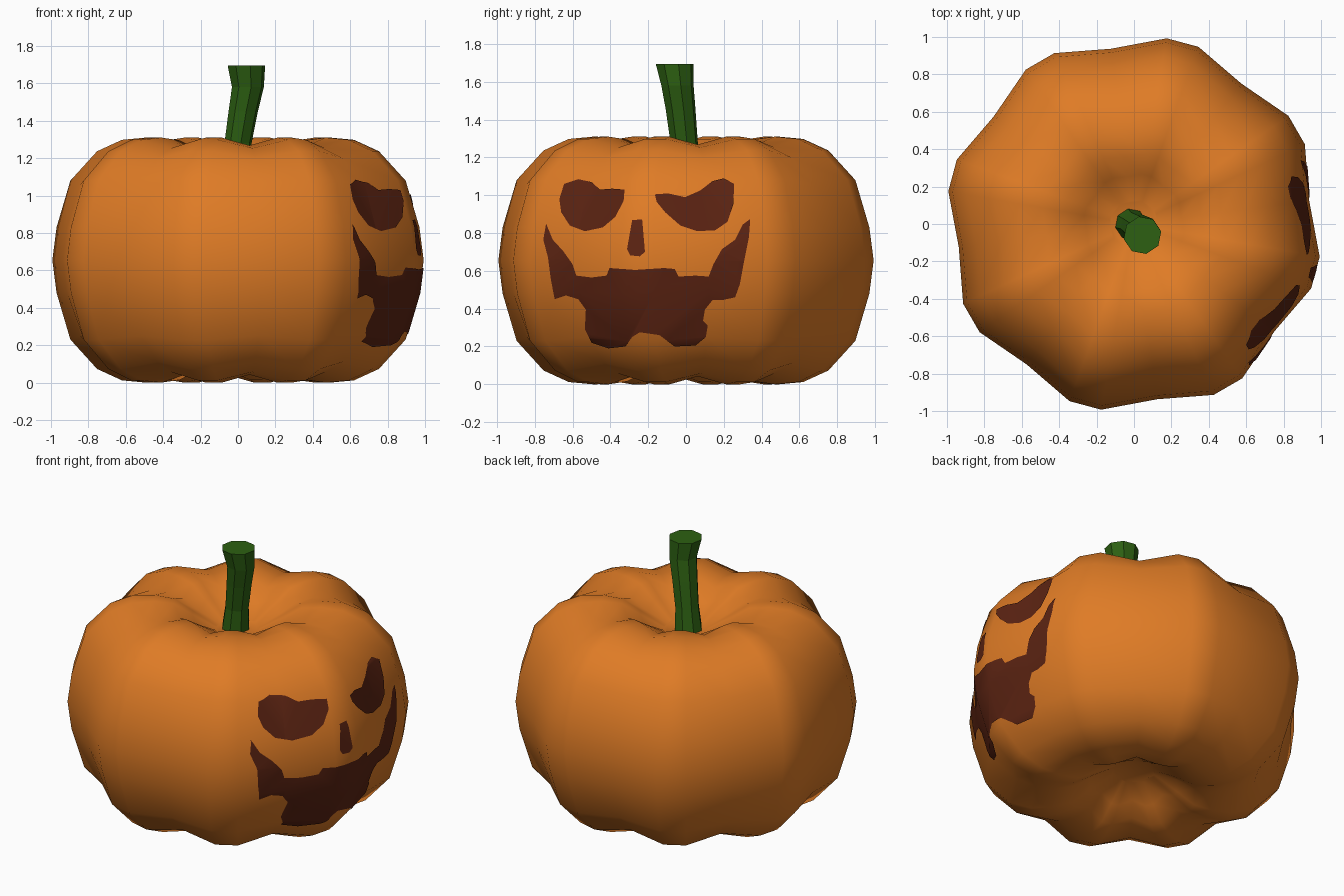
import bpy, bmesh, math

if "Cube" in bpy.data.objects:
    bpy.data.objects.remove(bpy.data.objects["Cube"])

MID = 0.655  # height of the widest ring


def material(name, rgb):
    m = bpy.data.materials.new(name)
    m.diffuse_color = (*rgb, 1)
    m.use_nodes = True
    m.node_tree.nodes["Principled BSDF"].inputs["Base Color"].default_value = m.diffuse_color
    return m


ORANGE = material("pumpkin orange", (0.74, 0.20, 0.019))
BROWN = material("dark brown", (0.105, 0.017, 0.006))
GREEN = material("stem green", (0.026, 0.117, 0.006))


def finish(name, bm, mat, smooth):
    bmesh.ops.recalc_face_normals(bm, faces=bm.faces)
    me = bpy.data.meshes.new(name)
    bm.to_mesh(me)
    bm.free()
    me.materials.append(mat)
    me.polygons.foreach_set("use_smooth", [smooth] * len(me.polygons))
    ob = bpy.data.objects.new(name, me)
    bpy.context.collection.objects.link(ob)
    return ob


def loft(rings):
    """Skin a stack of equal rings and close both ends."""
    bm = bmesh.new()
    vs = [[bm.verts.new(p) for p in ring] for ring in rings]
    n = len(vs[0])
    for a, b in zip(vs, vs[1:]):
        for i in range(n):
            bm.faces.new((a[i], a[(i + 1) % n], b[(i + 1) % n], b[i]))
    bm.faces.new(vs[0])
    bm.faces.new(vs[-1])
    return bm


# Body: eight lobes, each with a narrow ridge and a valley beside it
RIDGE = [(0.13, 1.14), (0.27, 1.225), (0.38, 1.295), (0.50, 1.31), (0.63, 1.298),
         (0.765, 1.237), (0.91, 1.08), (0.985, 0.83), (1.008, MID)]
VALLEY = [(0.125, 1.135), (0.255, 1.19), (0.36, 1.25), (0.47, 1.268), (0.59, 1.253),
          (0.71, 1.198), (0.85, 1.06), (0.925, 0.82), (0.945, MID)]


def both_halves(half):
    return half + [(r, 2 * MID - z) for r, z in half[-2::-1]]


def body_mesh():
    rings = []
    for ridge, valley in zip(both_halves(RIDGE), both_halves(VALLEY)):
        ring = []
        for k in range(8):
            for da, (r, z) in ((-5, ridge), (5, ridge), (22.5, valley)):
                a = math.radians(30 + 45 * k + da)
                ring.append((r * math.cos(a), r * math.sin(a), z))
        rings.append(ring)
    return loft(rings)


body = finish("pumpkin_body", body_mesh(), ORANGE, True)

# Stem: eight-sided, leaning and flaring at the top
stem_rings = []
for x, y, z, r in ((-0.02, 0.0, 1.10, 0.088), (0, -0.01, 1.28, 0.074), (0.028, -0.028, 1.45, 0.08),
                   (0.053, -0.045, 1.58, 0.087), (0.045, -0.06, 1.695, 0.102)):
    stem_rings.append([(x + r * math.cos(k * math.pi / 4 + 0.2),
                        y + r * math.sin(k * math.pi / 4 + 0.2), z) for k in range(8)])
finish("stem", loft(stem_rings), GREEN, False)

# Face outlines as (y, z), projected onto the +x side
left_eye = [(-.67, .98), (-.645, 1.06), (-.57, 1.085), (-.5, 1.07), (-.455, 1.03), (-.39, 1.035),
            (-.325, 1.03), (-.33, .97), (-.375, .885), (-.44, .83), (-.535, .81), (-.615, .84),
            (-.66, .91)]
right_eye = [(-.165, 1.005), (-.095, 1.01), (-.005, .99), (.075, 1.025), (.14, 1.075), (.2, 1.09),
             (.255, 1.06), (.25, .95), (.22, .86), (.155, .815), (.06, .81), (-.03, .84),
             (-.11, .91), (-.155, .965)]
nose = [(-.285, .868), (-.232, .873), (-.217, .7), (-.245, .677), (-.295, .682), (-.312, .715)]
mouth = [(-.74, .85), (-.705, .765), (-.65, .705), (-.6, .635), (-.58, .575), (-.5, .565),
         (-.42, .575), (-.405, .615), (-.27, .605), (-.115, .615), (-.06, .61), (-.04, .57),
         (.05, .575), (.12, .57), (.145, .635), (.19, .715), (.26, .765), (.3, .845), (.34, .875),
         (.333, .78), (.307, .65), (.285, .53), (.26, .46), (.19, .445), (.14, .445), (.1, .395),
         (.09, .335), (.115, .31), (.105, .25), (.05, .205), (-.06, .2), (-.14, .26), (-.245, .275),
         (-.285, .25), (-.32, .2), (-.41, .19), (-.5, .22), (-.535, .29), (-.53, .395),
         (-.57, .45), (-.635, .47), (-.695, .45), (-.715, .555), (-.73, .67), (-.755, .765)]


def face_plate(name, outline):
    """Thin painted patch: the slightly swollen body trimmed by the outline."""
    bm = body_mesh()
    bmesh.ops.recalc_face_normals(bm, faces=bm.faces)
    bmesh.ops.triangulate(bm, faces=bm.faces)
    bm.normal_update()
    for v, n in [(v, v.normal.copy()) for v in bm.verts]:
        v.co += n * 0.005
    plate = finish(name, bm, BROWN, True)
    cutter = finish(name + "_cutter", loft([[(x, y, z) for y, z in outline] for x in (0.2, 1.3)]),
                    BROWN, False)
    cutter.hide_render = True
    mod = plate.modifiers.new("trim", "BOOLEAN")
    mod.operation, mod.solver, mod.object = "INTERSECT", "EXACT", cutter
    result = plate.evaluated_get(bpy.context.evaluated_depsgraph_get())
    bm = bmesh.new()
    bm.from_mesh(result.to_mesh())
    result.to_mesh_clear()
    plate.modifiers.clear()
    bpy.data.objects.remove(cutter)
    # keep only the outer skin, not the cutter walls
    bm.normal_update()
    bmesh.ops.delete(bm, geom=[f for f in bm.faces if f.normal.x < 0.1], context="FACES")
    for f in bm.faces:
        f.smooth = True
        f.material_index = 0
    bm.to_mesh(plate.data)
    bm.free()


for part, shape in (("left_eye", left_eye), ("right_eye", right_eye), ("nose", nose), ("mouth", mouth)):
    face_plate(part, shape)
